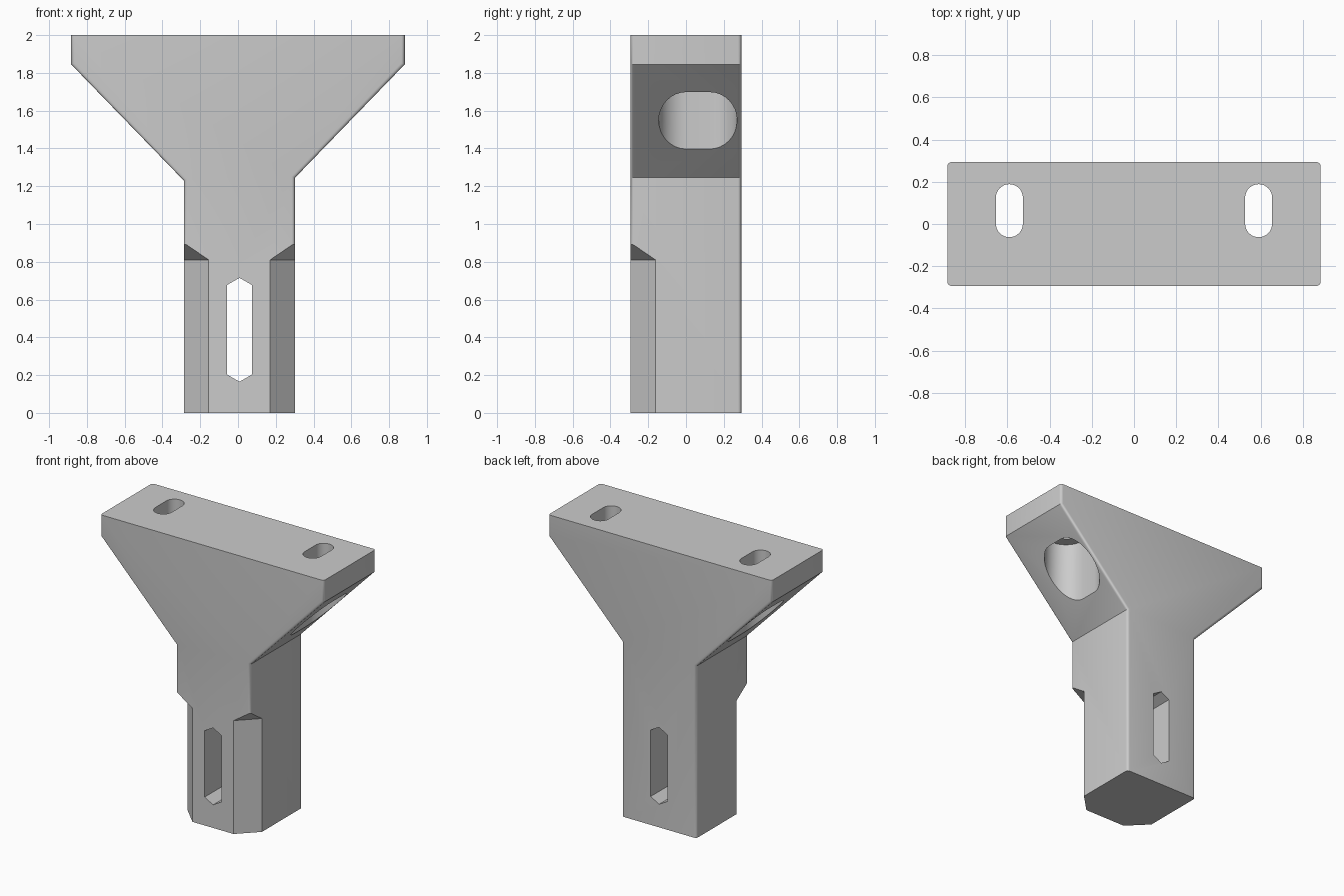
import bpy, bmesh, math

cube = bpy.data.objects.get("Cube")
if cube:
    bpy.data.objects.remove(cube, do_unlink=True)

DEPTH = 0.293                  # half depth of the body
STEM = {-1: -0.287, 1: 0.302}  # stem side positions
CHAMFER = 0.132

grey = bpy.data.materials.new("plain grey")
grey.use_nodes = True
grey.diffuse_color = (0.6, 0.6, 0.6, 1)
grey.node_tree.nodes["Principled BSDF"].inputs["Base Color"].default_value = (0.6, 0.6, 0.6, 1)


def make_object(name, bm):
    bmesh.ops.recalc_face_normals(bm, faces=bm.faces)
    mesh = bpy.data.meshes.new(name)
    bm.to_mesh(mesh)
    bm.free()
    mesh.materials.append(grey)
    obj = bpy.data.objects.new(name, mesh)
    bpy.context.collection.objects.link(obj)
    return obj


def extrude_profile(points, offset):
    """Close a 3D outline and push it along offset."""
    bm = bmesh.new()
    face = bm.faces.new([bm.verts.new(p) for p in points])
    out = bmesh.ops.extrude_face_region(bm, geom=[face], use_keep_orig=True)
    verts = [g for g in out["geom"] if isinstance(g, bmesh.types.BMVert)]
    bmesh.ops.translate(bm, verts=verts, vec=offset)
    return bm


def rounded_slot(x, y, radius, half_straight, steps=16):
    """Stadium outline, long along y."""
    pts = []
    for end, start in ((1, 0), (-1, math.pi)):
        for i in range(steps + 1):
            a = start + math.pi * i / steps
            pts.append((x + radius * math.cos(a), y + end * half_straight + radius * math.sin(a)))
    return pts


def cut(body, name, bm):
    cutter = make_object(name, bm)
    cutter.hide_render = True
    mod = body.modifiers.new(name, "BOOLEAN")
    mod.operation = "DIFFERENCE"
    mod.solver = "EXACT"
    mod.object = cutter
    bpy.context.view_layer.objects.active = body
    bpy.ops.object.modifier_apply(modifier=name)
    bpy.data.objects.remove(cutter, do_unlink=True)


# Body: flared head on a square stem, outline edges rounded front and back
outline = [(STEM[-1], 0), (STEM[1], 0), (STEM[1], 1.245), (0.883, 1.845), (0.883, 2),
           (-0.883, 2), (-0.883, 1.845), (STEM[-1], 1.23)]
bm = extrude_profile([(x, -DEPTH, z) for x, z in outline], (0, 2 * DEPTH, 0))
rounded = []
for e in bm.edges:
    a, b = (v.co for v in e.verts)
    level = abs(a.z - b.z) < 1e-4
    across = abs(a.y - b.y) > 0.1
    if not level and not across:
        rounded.append(e)
# Plate corners are rounded too, top and bottom edges stay sharp
bmesh.ops.bevel(bm, geom=rounded, offset=0.018, segments=4, profile=0.5, affect="EDGES")
body = make_object("bracket_body", bm)

# Corner chamfers on the lower front of the stem, with sloped upper ends
E = 0.03
for side in (-1, 1):
    bm = bmesh.new()
    for dx, dy in ((-E, -E), (CHAMFER + E, -E), (-E, CHAMFER + E)):
        rise = 1 - (dx + dy) / CHAMFER
        for z in (-0.1, 0.81 + 0.09 * rise):
            bm.verts.new((STEM[side] - side * dx, -DEPTH + dy, z))
    bmesh.ops.convex_hull(bm, input=bm.verts)
    cut(body, "corner_chamfer", bm)

# Pointed slot through the stem
cx, half = 0.008, 0.066
slot = [(cx, 0.165), (cx + half, 0.203), (cx + half, 0.677),
        (cx, 0.715), (cx - half, 0.677), (cx - half, 0.203)]
cut(body, "stem_slot", extrude_profile([(x, -0.5, z) for x, z in slot], (0, 1, 0)))

# Screw slots through the head, with wide clearance pockets below
for side in (-1, 1):
    screw = rounded_slot(side * 0.59, 0.063, 0.064, 0.0615)
    cut(body, "screw_slot", extrude_profile([(x, y, 1.2) for x, y in screw], (0, 0, 1)))
    pocket = rounded_slot(side * 0.595, 0.063, 0.146, 0.0615)
    cut(body, "screw_pocket", extrude_profile([(x, y, 1.2) for x, y in pocket], (0, 0, 0.645)))

bpy.ops.object.select_all(action="DESELECT")
body.select_set(True)
bpy.context.view_layer.objects.active = body
bpy.ops.object.shade_smooth_by_angle(angle=math.radians(30))
